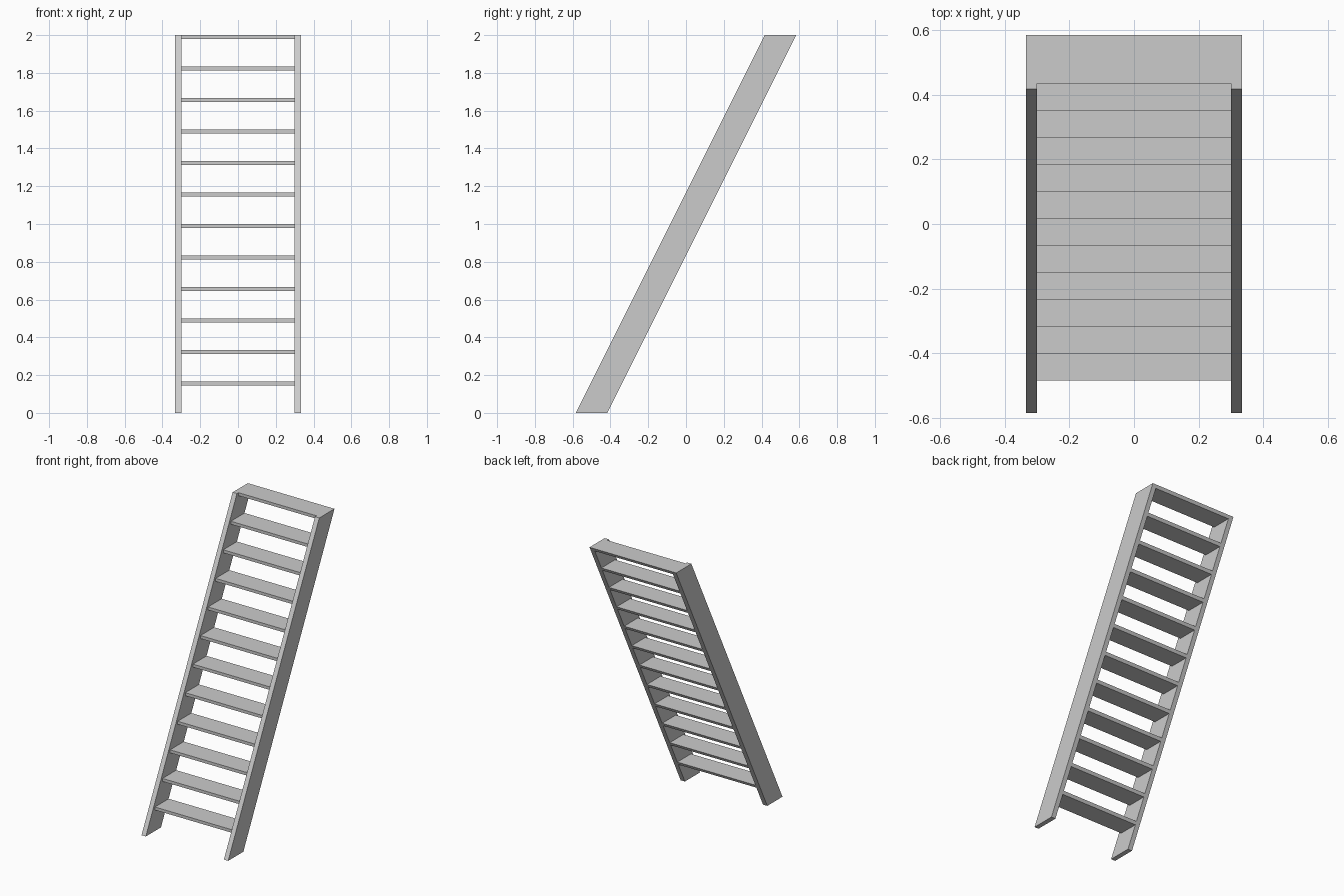
import bpy

cube = bpy.data.objects.get("Cube")
if cube:
    bpy.data.objects.remove(cube, do_unlink=True)

STEPS = 12
HEIGHT = 2.0
RISE = HEIGHT / STEPS
SLOPE = 0.5            # run per unit of height
HALF_DEPTH = 1 / 12    # half the horizontal depth of a stringer
INNER, OUTER = 0.30, 0.333
TREAD = 0.021          # tread thickness
INSET = 0.0167         # tread nose set back from the stringer front

grey = bpy.data.materials.new("plain_grey")
grey.use_nodes = True
colour = (0.6, 0.6, 0.6, 1)
grey.diffuse_color = colour
grey.node_tree.nodes["Principled BSDF"].inputs["Base Color"].default_value = colour


def front_y(z):
    return (z - HEIGHT / 2) * SLOPE - HALF_DEPTH


def back_y(z):
    return front_y(z) + 2 * HALF_DEPTH


def extrude_x(name, profile, x0, x1):
    """Solid made by sweeping a four-point (y, z) side profile along x."""
    verts = [(x, y, z) for x in (x0, x1) for y, z in profile]
    sides = [(i, i + 4, (i + 1) % 4 + 4, (i + 1) % 4) for i in range(4)]
    mesh = bpy.data.meshes.new(name)
    mesh.from_pydata(verts, [], [(0, 1, 2, 3), (7, 6, 5, 4)] + sides)
    mesh.materials.append(grey)
    obj = bpy.data.objects.new(name, mesh)
    bpy.context.collection.objects.link(obj)
    return obj


# Sloping stringers, cut level at floor and landing
stringer = [(front_y(0), 0), (front_y(HEIGHT), HEIGHT),
            (back_y(HEIGHT), HEIGHT), (back_y(0), 0)]
extrude_x("left_stringer", stringer, INNER, OUTER)
extrude_x("right_stringer", stringer, -OUTER, -INNER)

# Treads: upright nose, back edge flush with the stringers
for i in range(1, STEPS + 1):
    top = i * RISE
    low = top - TREAD
    nose = front_y(top) + INSET
    extrude_x(f"tread_{i}", [(nose, low), (nose, top),
                             (back_y(top), top), (back_y(low), low)],
              -INNER, INNER)
